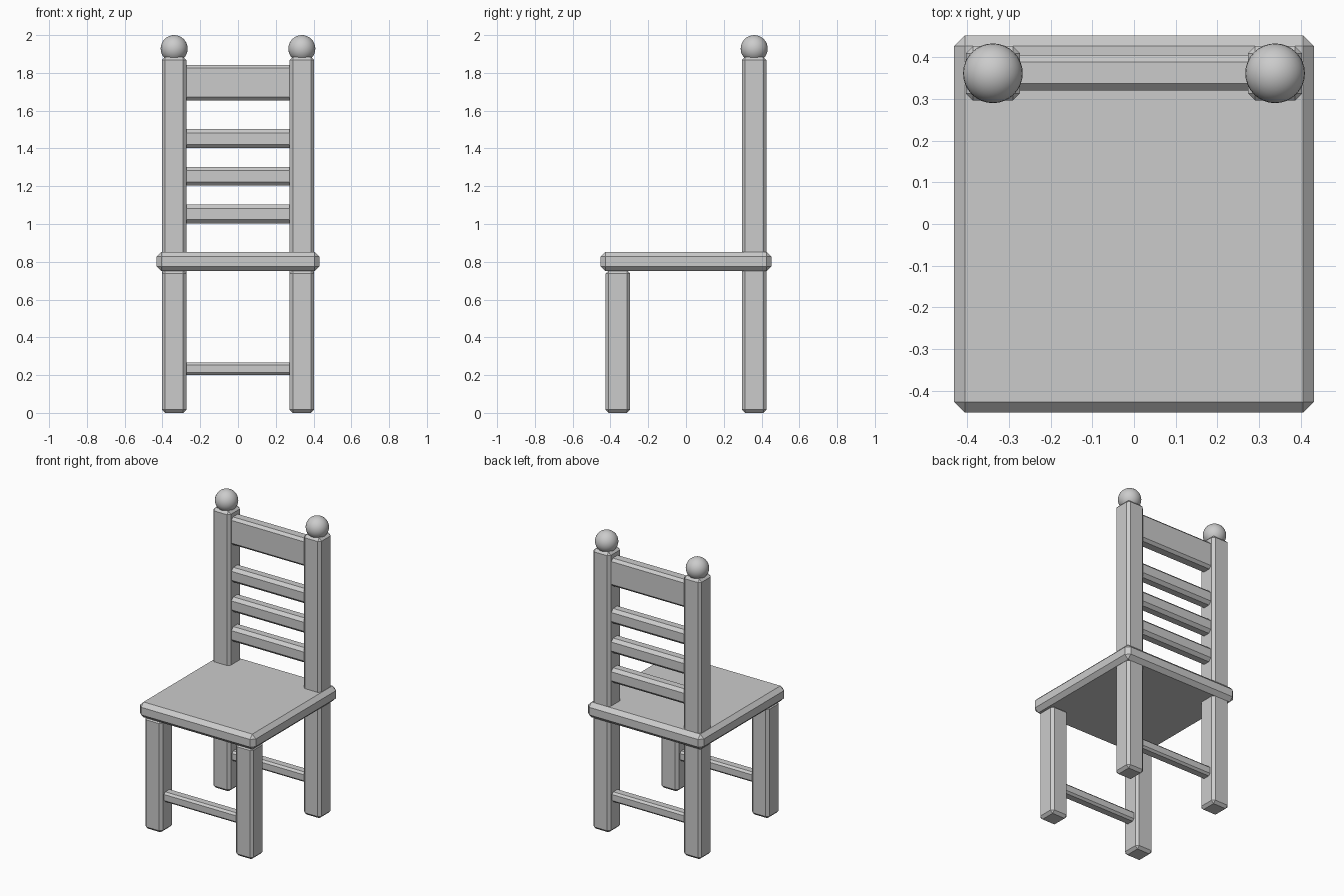
import bpy

if "Cube" in bpy.data.objects:
    bpy.data.objects.remove(bpy.data.objects["Cube"])

grey = bpy.data.materials.new("plain grey")
grey.diffuse_color = (0.6, 0.6, 0.6, 1)
grey.use_nodes = True
grey.node_tree.nodes["Principled BSDF"].inputs["Base Color"].default_value = grey.diffuse_color


def box(name, x, y, z, chamfer):
    """Chamfered box from (min, max) ranges on each axis."""
    mid = [(a + b) / 2 for a, b in (x, y, z)]
    size = [b - a for a, b in (x, y, z)]
    bpy.ops.mesh.primitive_cube_add(size=1, location=mid)
    ob = bpy.context.object
    ob.name = name
    for v in ob.data.vertices:
        v.co = [c * s for c, s in zip(v.co, size)]
    mod = ob.modifiers.new("chamfer", 'BEVEL')
    mod.width = chamfer
    mod.segments = 1
    mod.limit_method = 'NONE'
    ob.data.materials.append(grey)
    return ob


LEG_X, LEG_Y, HALF = 0.338, 0.361, 0.065

# seat
box("seat", (-0.431, 0.431), (-0.452, 0.452), (0.75, 0.853), 0.026)

for side, sx in (("left", -1), ("right", 1)):
    cx = sx * LEG_X
    xr = (cx - HALF, cx + HALF)
    # front leg and tall back post
    box(f"front_leg_{side}", xr, (-LEG_Y - HALF, -LEG_Y + HALF), (0, 0.755), 0.017)
    box(f"back_post_{side}", xr, (LEG_Y - HALF, LEG_Y + HALF), (0, 1.885), 0.017)
    # ball finial
    bpy.ops.mesh.primitive_uv_sphere_add(segments=32, ring_count=16, radius=0.0715,
                                         location=(cx, LEG_Y, 1.9285))
    ball = bpy.context.object
    ball.name = f"finial_{side}"
    ball.data.materials.append(grey)
    bpy.ops.object.shade_smooth()

# back slats, ends buried in the posts
SPAN = (-0.30, 0.30)
box("top_slat", SPAN, (0.32, 0.405), (1.655, 1.842), 0.017)
for i, z in enumerate((1.003, 1.203, 1.402)):
    box(f"back_slat_{i + 1}", SPAN, (0.32, 0.405), (z, z + 0.1), 0.02)

# low stretchers between the legs
for name, cy in (("front_stretcher", -LEG_Y), ("back_stretcher", LEG_Y)):
    box(name, SPAN, (cy - 0.035, cy + 0.035), (0.2, 0.267), 0.013)
